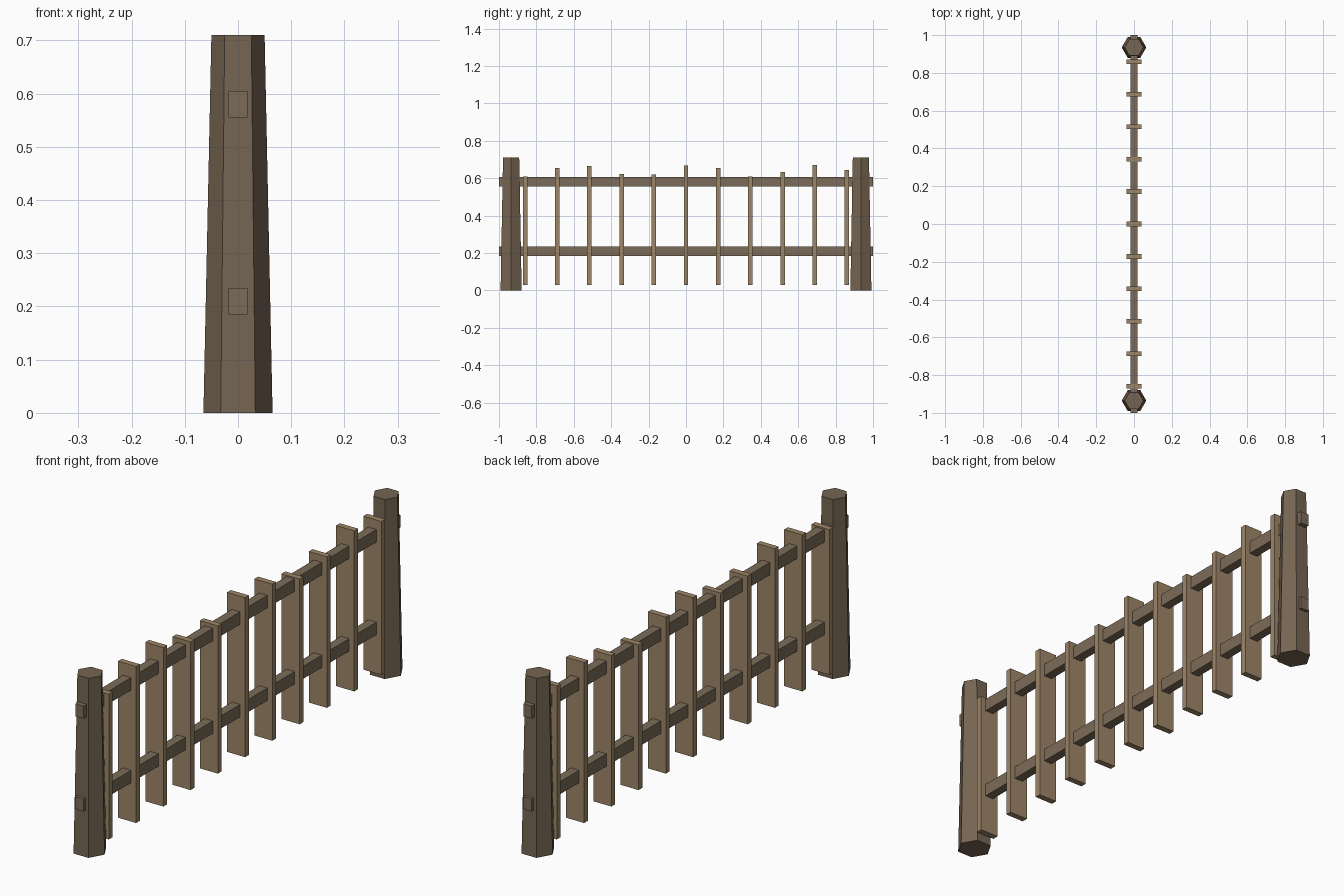
import bpy, math

if "Cube" in bpy.data.objects:
    bpy.data.objects.remove(bpy.data.objects["Cube"])


def material(name, color):
    m = bpy.data.materials.new(name)
    m.diffuse_color = (*color, 1)
    m.use_nodes = True
    m.node_tree.nodes["Principled BSDF"].inputs["Base Color"].default_value = m.diffuse_color
    return m


post_wood = material("post_wood", (0.18, 0.13, 0.085))
rail_wood = material("rail_wood", (0.20, 0.15, 0.10))
picket_wood = material("picket_wood", (0.34, 0.24, 0.14))


def box(name, y, z0, z1, size_x, size_y, mat):
    bpy.ops.mesh.primitive_cube_add(size=1, location=(0, y, (z0 + z1) / 2))
    o = bpy.context.object
    o.name = name
    o.scale = (size_x, size_y, z1 - z0)
    bpy.ops.object.transform_apply(location=False, rotation=False, scale=True)
    o.data.materials.append(mat)


# Tapered hexagonal end posts, corners pointing along x
for side, y in (("front", -0.935), ("back", 0.935)):
    bpy.ops.mesh.primitive_cone_add(vertices=6, radius1=0.065, radius2=0.05,
                                    depth=0.71, location=(0, y, 0.355),
                                    rotation=(0, 0, math.pi / 2))
    post = bpy.context.object
    post.name = side + "_post"
    post.data.materials.append(post_wood)

# Two long rails that poke out through the posts
box("lower_rail", 0, 0.185, 0.235, 0.036, 2.0, rail_wood)
box("upper_rail", 0, 0.555, 0.605, 0.036, 2.0, rail_wood)

# Pickets of uneven height
tops = (0.61, 0.655, 0.665, 0.622, 0.62, 0.667, 0.655, 0.61, 0.633, 0.671, 0.643)
for i, top in enumerate(tops):
    box(f"picket_{i + 1}", (i - 5) * 0.172, 0.03, top, 0.08, 0.024, picket_wood)
